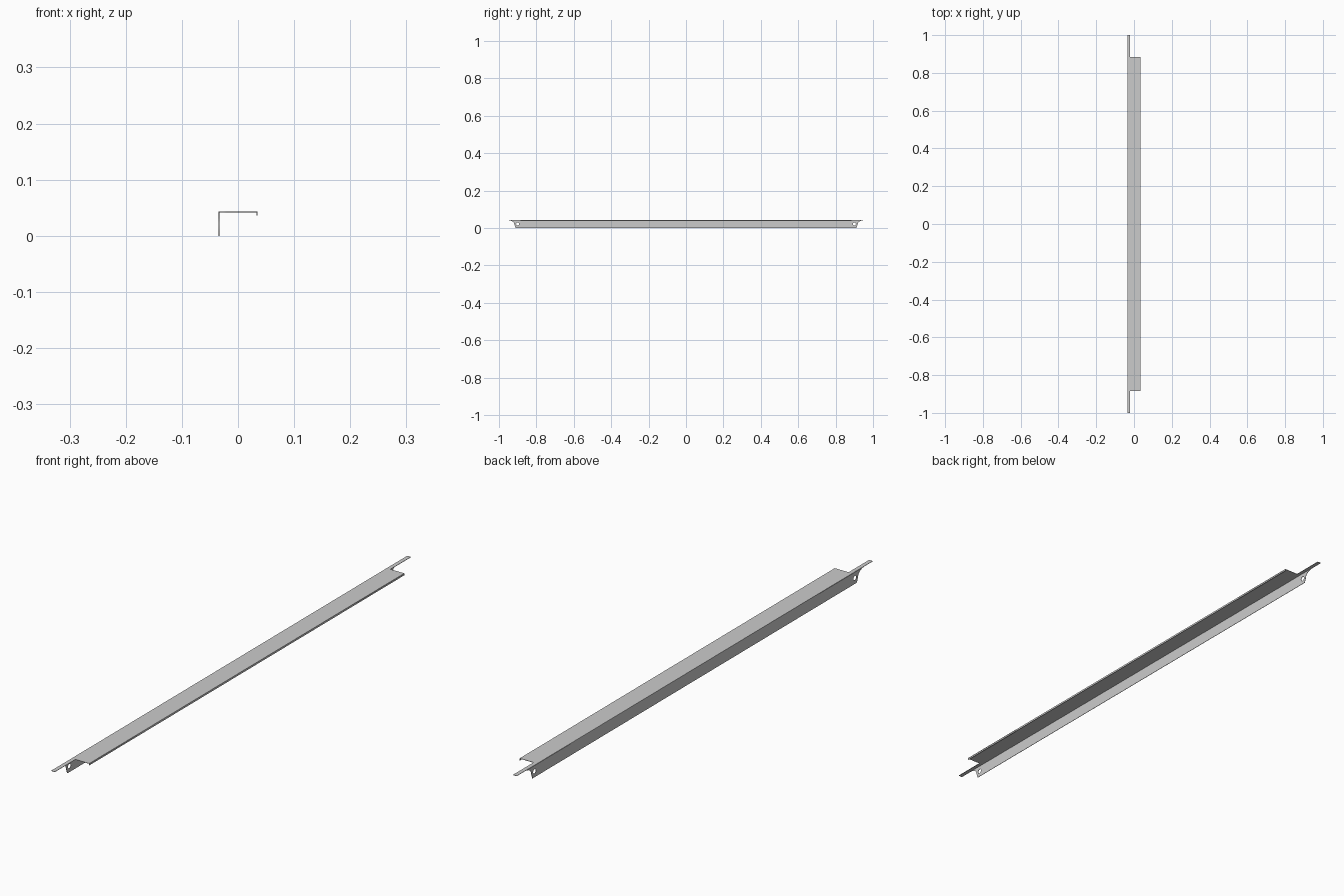
import bpy
from math import sin, cos, pi
from mathutils import Matrix

if "Cube" in bpy.data.objects:
    bpy.data.objects.remove(bpy.data.objects["Cube"])

T = 0.0014                      # sheet thickness
XL, XR, H = -0.0345, 0.0345, 0.043
Y_END, Y_BODY, X_TAB = 1.0, 0.885, -0.02


def plate(name, loops, matrix):
    """Flat sheet from an outer outline plus optional hole outlines."""
    cu = bpy.data.curves.new(name + "_outline", 'CURVE')
    cu.dimensions = '2D'
    cu.fill_mode = 'BOTH'
    cu.extrude = T / 2
    for pts in loops:
        sp = cu.splines.new('POLY')
        sp.points.add(len(pts) - 1)
        for p, (u, v) in zip(sp.points, pts):
            p.co = (u, v, 0, 1)
        sp.use_cyclic_u = True
    tmp = bpy.data.objects.new(name + "_outline", cu)
    bpy.context.collection.objects.link(tmp)
    deps = bpy.context.evaluated_depsgraph_get()
    me = bpy.data.meshes.new_from_object(tmp.evaluated_get(deps))
    bpy.data.objects.remove(tmp)
    me.transform(matrix)
    me.name = name
    ob = bpy.data.objects.new(name, me)
    bpy.context.collection.objects.link(ob)
    return ob


def mirrored(half):
    """Close a half outline by mirroring it across u = 0."""
    return half + [(-u, v) for u, v in reversed(half)]


def circle(u, v, r, n=24):
    return [(u + r * cos(2 * pi * i / n), v + r * sin(2 * pi * i / n)) for i in range(n)]


def upright(x):
    """Places a (y, z) outline in the vertical plane at x."""
    return Matrix(((0, 0, 1, x), (1, 0, 0, 0), (0, 1, 0, 0), (0, 0, 0, 1)))


# top sheet with narrow end tabs
top = [(XL, -Y_END), (X_TAB, -Y_END), (X_TAB, -Y_BODY), (XR, -Y_BODY),
       (XR, Y_BODY), (X_TAB, Y_BODY), (X_TAB, Y_END), (XL, Y_END)]
plate("top_sheet", [top], Matrix.Translation((0, 0, H - T / 2)))

# tall rear wall with scooped ends and bolt holes
arc = [(0.955 - 0.037 * cos(i * pi / 20), 0.02 + (H - T - 0.02) * sin(i * pi / 20))
       for i in range(11)]
wall = mirrored([(0.911, 0.0)] + arc)
plate("side_wall", [wall, circle(0.9, 0.021, 0.008), circle(-0.9, 0.021, 0.008)],
      upright(XL + T / 2))

# short folded lip along the other edge
lip = mirrored([(Y_BODY, 0.036), (Y_BODY, H - T)])
plate("folded_lip", [lip], upright(XR - T / 2))
